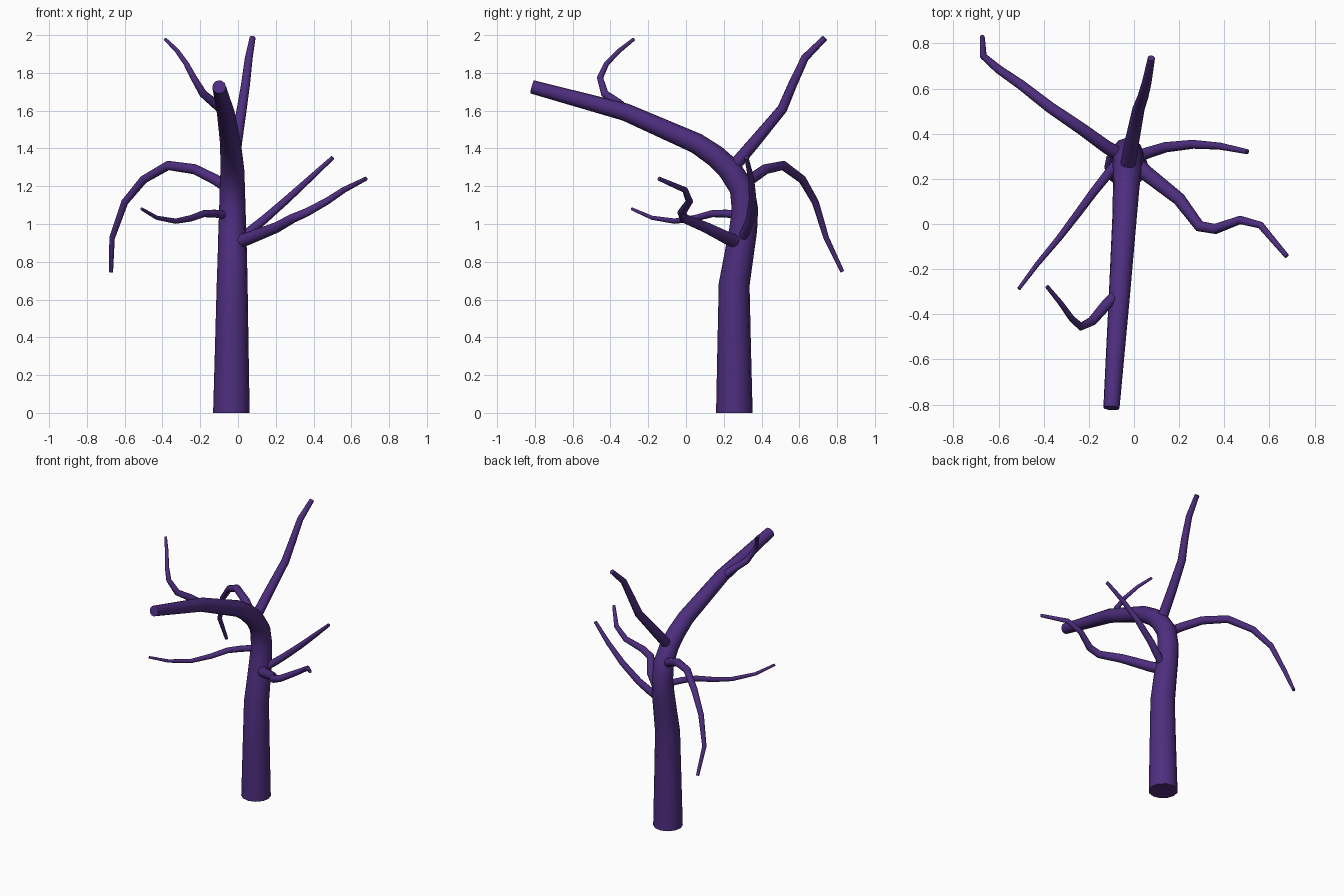
import bpy
import math

bark = bpy.data.materials.new("purple_bark")
bark.diffuse_color = (0.075, 0.027, 0.21, 1)


def limb(name, points):
    """Tapered round tube through (x, y, z, radius) points, capped at both ends."""
    curve = bpy.data.curves.new(name, 'CURVE')
    curve.dimensions = '3D'
    curve.bevel_depth = 1.0
    curve.bevel_resolution = 4
    curve.use_fill_caps = True
    spline = curve.splines.new('POLY')
    spline.points.add(len(points) - 1)
    for p, (x, y, z, r) in zip(spline.points, points):
        p.co = (x, y, z, 1)
        p.radius = r
    obj = bpy.data.objects.new(name, curve)
    bpy.context.collection.objects.link(obj)
    bpy.ops.object.select_all(action='DESELECT')
    obj.select_set(True)
    bpy.context.view_layer.objects.active = obj
    bpy.ops.object.convert(target='MESH')
    obj = bpy.context.object
    obj.data.materials.clear()
    obj.data.materials.append(bark)
    bpy.ops.object.shade_smooth_by_angle(angle=math.radians(50))


# Trunk, upright then leaning over to the front
limb("trunk", [
    (-.035, .256, 0, .097), (-.033, .255, .35, .089), (-.031, .255, .68, .082),
    (-.03, .278, .82, .078), (-.03, .303, .97, .074), (-.03, .312, 1.08, .070),
    (-.03, .296, 1.19, .067), (-.03, .230, 1.29, .063), (-.035, .155, 1.36, .059),
    (-.04, .056, 1.427, .055), (-.065, -.32, 1.592, .047), (-.1, -.815, 1.726, .036)])

# Branches
limb("upper_back_branch", [
    (-.03, .24, 1.29, .035), (-.01, .36, 1.43, .032), (.02, .51, 1.61, .027),
    (.04, .565, 1.74, .024), (.057, .63, 1.88, .021), (.077, .735, 1.985, .016)])
limb("drooping_left_branch", [
    (-.05, .30, 1.19, .031), (-.12, .34, 1.235, .029), (-.23, .42, 1.29, .027),
    (-.37, .515, 1.31, .025), (-.50, .616, 1.235, .022), (-.60, .685, 1.115, .019),
    (-.667, .743, .925, .015), (-.672, .828, .747, .011)])
limb("front_left_branch", [
    (-.06, .29, 1.045, .022), (-.12, .215, 1.055, .021), (-.18, .14, 1.055, .019),
    (-.25, .045, 1.03, .017), (-.33, -.06, 1.015, .014), (-.43, -.18, 1.033, .011),
    (-.51, -.287, 1.08, .008)])
limb("front_right_branch", [
    (-.01, .28, .90, .036), (.06, .22, .925, .034), (.20, .11, .98, .029),
    (.29, -.01, 1.03, .025), (.36, -.022, 1.06, .023), (.47, .018, 1.12, .019),
    (.56, -.005, 1.18, .016), (.677, -.143, 1.24, .011)])
limb("rear_right_branch", [
    (-.01, .29, .91, .026), (.06, .315, .96, .025), (.14, .34, 1.025, .023),
    (.26, .353, 1.13, .020), (.38, .345, 1.24, .016), (.502, .32, 1.352, .011)])
limb("bough_twig", [
    (-.075, -.31, 1.595, .025), (-.125, -.36, 1.64, .024), (-.185, -.43, 1.69, .021),
    (-.235, -.455, 1.775, .017), (-.275, -.42, 1.85, .014), (-.325, -.35, 1.92, .012),
    (-.385, -.277, 1.978, .009)])
